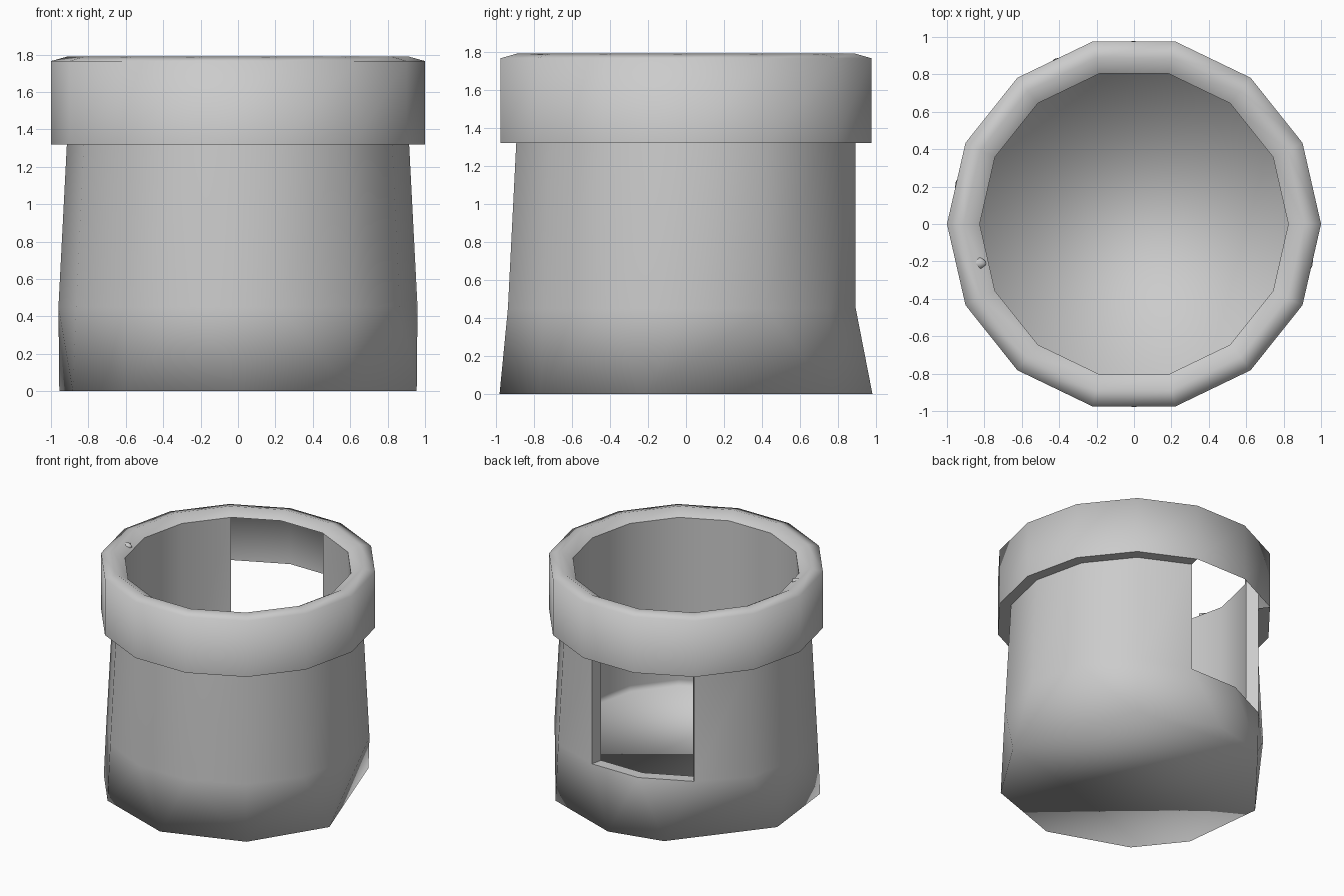
import bpy
import bmesh
import math
from mathutils import Vector

cube = bpy.data.objects.get("Cube")
if cube:
    bpy.data.objects.remove(cube, do_unlink=True)

SIDES = 14
STEP = 2 * math.pi / SIDES
WINDOW = (3, 4)            # wall segments left open at the back
SILL, BAND, INNER = 0.45, 1.32, 0.825

grey = bpy.data.materials.new("plain_grey")
grey.use_nodes = True
grey.diffuse_color = (0.6, 0.6, 0.6, 1)
grey.node_tree.nodes["Principled BSDF"].inputs["Base Color"].default_value = (0.6, 0.6, 0.6, 1)


def polar(steps, r, z):
    a = steps * STEP
    return Vector((r * math.cos(a), r * math.sin(a), z))


def ring(bm, radius, z):
    """Ring of vertices; radius is a number or a function of the index."""
    return [bm.verts.new(polar(i, radius(i) if callable(radius) else radius, z))
            for i in range(SIDES)]


def skin(bm, low, high, skip=()):
    for i in range(SIDES):
        if i not in skip:
            j = (i + 1) % SIDES
            bm.faces.new((low[i], low[j], high[j], high[i]))


def finish(bm, name, smooth=True):
    mesh = bpy.data.meshes.new(name)
    for f in bm.faces:
        f.smooth = smooth
    bm.to_mesh(mesh)
    bm.free()
    mesh.materials.append(grey)
    obj = bpy.data.objects.new(name, mesh)
    bpy.context.collection.objects.link(obj)
    return obj


# Outer body: faceted base hull below, tapered wall with a window above
bm = bmesh.new()
wall_low = ring(bm, lambda i: 0.915 if i in (3, 4, 5) else 0.96, SILL)
base_steps = (2, 3.5, 4.5, 6.5, 8, 9, 10.5, 12, 13.5)
foot = [bm.verts.new(polar(s, 0.98, 0)) for s in base_steps]
bmesh.ops.convex_hull(bm, input=wall_low + foot)
bm.normal_update()
lid = [f for f in bm.faces if all(v.co.z > SILL - 0.01 for v in f.verts)]
bmesh.ops.delete(bm, geom=lid, context='FACES_ONLY')
wall_high = ring(bm, 0.915, BAND)
skin(bm, wall_low, wall_high, WINDOW)
bmesh.ops.recalc_face_normals(bm, faces=bm.faces[:])
finish(bm, "body_wall")

# Inner wall with a floor, open at the window
bm = bmesh.new()
floor = ring(bm, INNER, 0.4)
sill = ring(bm, INNER, SILL)
top = ring(bm, INNER, 1.74)
skin(bm, sill, floor)
skin(bm, top, sill, WINDOW)
bm.faces.new(floor)
finish(bm, "inner_wall_and_floor")

# Rim band with a softly crowned top
bm = bmesh.new()
rings = [ring(bm, r, z) for r, z in
         ((1.0, BAND), (1.0, 1.765), (0.91, 1.79), (INNER, 1.74))]
for a, b in zip(rings, rings[1:]):
    skin(bm, a, b)
finish(bm, "rim_band")

# Underside ledge of the rim
bm = bmesh.new()
skin(bm, ring(bm, 0.91, BAND), ring(bm, 1.0, BAND), WINDOW)
finish(bm, "rim_ledge", False)

# Window jambs and sill
bm = bmesh.new()
for step in (3, 5):
    corners = ((0.915, SILL), (INNER, SILL), (INNER, 1.74), (0.915, 1.76))
    bm.faces.new([bm.verts.new(polar(step, r, z)) for r, z in corners])
for step in WINDOW:
    bm.faces.new([bm.verts.new(polar(s, r, SILL)) for s, r in
                  ((step, INNER), (step, 0.915), (step + 1, 0.915), (step + 1, INNER))])
finish(bm, "window_frame", False)

# Small chip of material on the rim
bm = bmesh.new()
bmesh.ops.create_icosphere(bm, subdivisions=1, radius=0.05)
chip = finish(bm, "rim_chip")
chip.location = polar(7.55, 0.86, 1.755)
chip.scale = (1, 0.7, 0.6)
